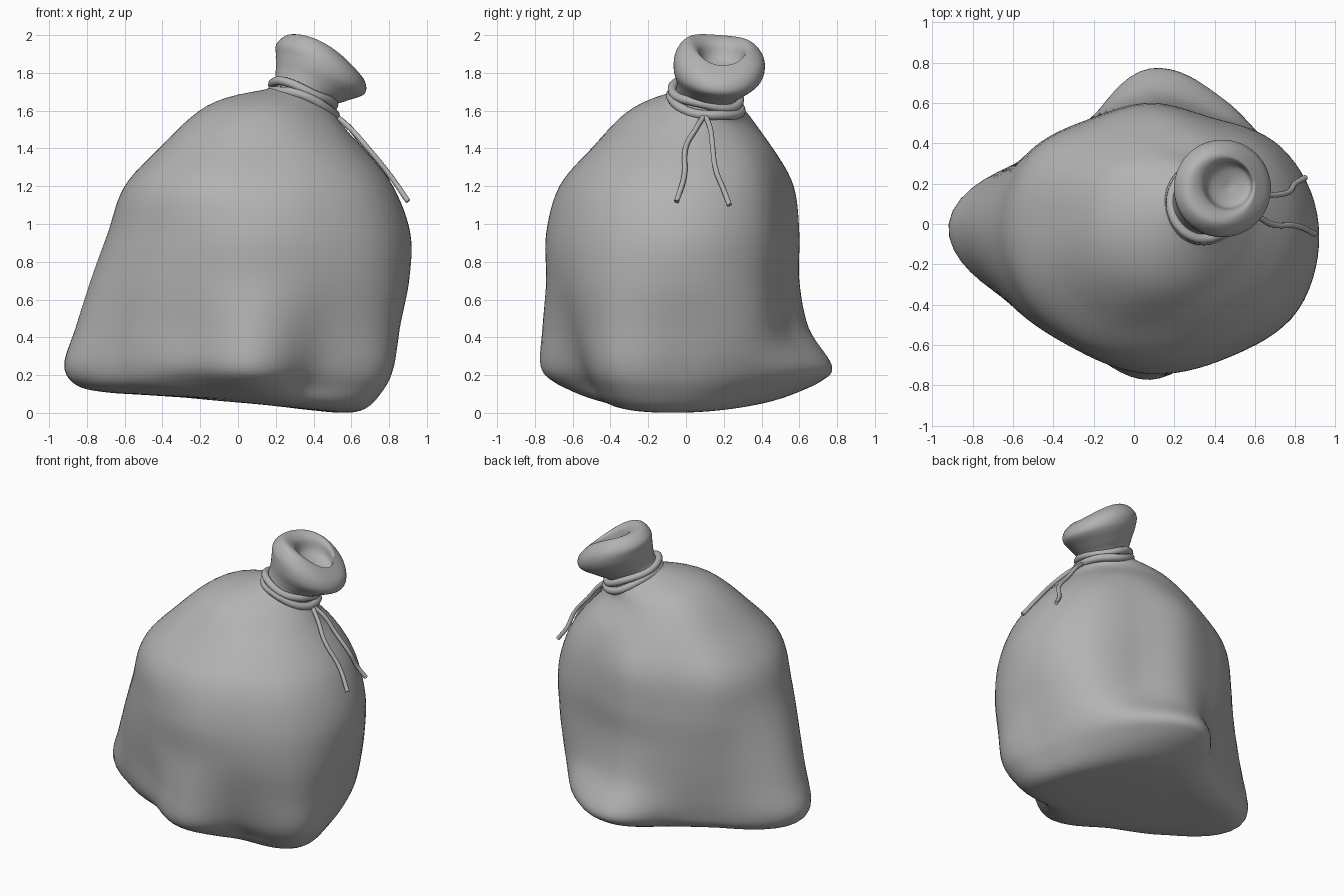
import bpy
import math
from mathutils import Vector

default_cube = bpy.data.objects.get("Cube")
if default_cube:
    bpy.data.objects.remove(default_cube, do_unlink=True)


def make_material(name, color):
    material = bpy.data.materials.new(name)
    material.use_nodes = True
    material.diffuse_color = color
    shader = material.node_tree.nodes["Principled BSDF"]
    shader.inputs["Base Color"].default_value = color
    shader.inputs["Roughness"].default_value = 0.8
    return material


cloth_grey = make_material("cloth grey", (0.45, 0.45, 0.45, 1.0))

SEGMENTS = 96   # points around each ring
STEPS = 6       # smooth steps between two rings
SPOKES = 12     # radii given for each ring


def spline(a, b, c, d, t):
    """Smooth interpolation from b to c."""
    return b + 0.5 * t * (c - a + t * (2 * a - 5 * b + 4 * c - d + t * (3 * (b - c) + d - a)))


def ring_points(row):
    """Row: centre, slope along x and y, lift of both y sides, then radii from +x."""
    cx, cy, cz, slope_x, slope_y, lift = row[:6]
    radii = row[6:]
    points = []
    for i in range(SEGMENTS):
        position = i / SEGMENTS * SPOKES
        k = int(position)
        near = [radii[(k + j) % SPOKES] for j in (-1, 0, 1, 2)]
        angle = math.tau * i / SEGMENTS
        radius = spline(*near, position - k)
        dx, dy = radius * math.cos(angle), radius * math.sin(angle)
        points.append((cx + dx, cy + dy, cz + slope_x * dx + slope_y * dy + lift * dy * dy))
    return points


def loft(name, rows):
    """Skin a smooth surface over the rings and close both ends."""
    smooth_rows = []
    last = len(rows) - 1
    for i in range(last):
        group = [rows[min(max(i + j, 0), last)] for j in (-1, 0, 1, 2)]
        for s in range(STEPS):
            smooth_rows.append([spline(*values, s / STEPS) for values in zip(*group)])
    smooth_rows.append(rows[-1])
    verts = [p for row in smooth_rows for p in ring_points(row)]
    faces = []
    for r in range(len(smooth_rows) - 1):
        for i in range(SEGMENTS):
            j = (i + 1) % SEGMENTS
            low, high = r * SEGMENTS, (r + 1) * SEGMENTS
            faces.append((low + i, low + j, high + j, high + i))
    faces.append(tuple(reversed(range(SEGMENTS))))
    faces.append(tuple(range(len(verts) - SEGMENTS, len(verts))))
    mesh = bpy.data.meshes.new(name)
    mesh.from_pydata(verts, [], faces)
    mesh.materials.append(cloth_grey)
    mesh.shade_smooth()
    obj = bpy.data.objects.new(name, mesh)
    bpy.context.collection.objects.link(obj)
    return obj


def cord(name, points, thickness, cyclic=False):
    curve = bpy.data.curves.new(name, "CURVE")
    curve.dimensions = "3D"
    curve.bevel_depth = thickness
    curve.bevel_resolution = 3
    curve.resolution_u = 6
    curve.use_fill_caps = True
    path = curve.splines.new("BEZIER")
    path.bezier_points.add(len(points) - 1)
    for knot, point in zip(path.bezier_points, points):
        knot.co = Vector(point)
        knot.handle_left_type = knot.handle_right_type = "AUTO"
    path.use_cyclic_u = cyclic
    curve.materials.append(cloth_grey)
    obj = bpy.data.objects.new(name, curve)
    bpy.context.collection.objects.link(obj)
    return obj


# Sack body with its slumped corners: height, slope along x, lift, twelve radii
body = [
    (.05, -.08, 0) + (.02,) * SPOKES,
    (.045, -.1, .1, .3, .28, .27, .28, .27, .3, .4, .32, .29, .3, .3, .36),
    (.05, -.075, .14, .53, .47, .49, .53, .45, .51, .76, .58, .5, .54, .5, .62),
    (.13, -.015, .07, .65, .61, .65, .71, .56, .63, .93, .73, .61, .7, .58, .75),
    (.25, 0, 0, .71, .69, .72, .77, .6, .67, 1, .79, .69, .77, .65, .81),
    (.45, 0, 0, .76, .73, .63, .65, .6, .69, .94, .8, .7, .76, .71, .83),
    (.7, 0, 0, .82, .75, .6, .6, .6, .7, .86, .79, .72, .74, .76, .85),
    (.95, 0, 0, .83, .75, .61, .6, .6, .7, .77, .75, .72, .74, .76, .83),
    (1.2, 0, 0, .74, .69, .58, .57, .57, .66, .68, .69, .68, .67, .69, .74),
]
sack_rows = [(.08, 0, row[0], row[1], 0, row[2]) + row[3:] for row in body]

# Shoulders leaning over to the neck
sack_rows += [
    (.12, .02, 1.4, -.03, 0, 0, .56, .53, .47, .44, .46, .51, .52, .55, .54, .52, .54, .56),
    (.22, .06, 1.56, -.17, -.03, 0, .35, .31, .28, .28, .31, .36, .38, .4, .4, .38, .36, .36),
]

# Neck and open pouch: centre, slopes, side lift, radius towards +x, radius towards -x
neck = [
    (.33, .1, 1.645, -.33, -.15, 0, .18, .19),
    (.35, .11, 1.69, -.38, -.16, 0, .16, .16),
    (.38, .14, 1.74, -.42, -.13, 0, .2, .18),
    (.42, .17, 1.8, -.44, -.1, .2, .25, .22),
    (.43, .18, 1.86, -.42, -.08, .6, .24, .225),
    (.43, .18, 1.92, -.5, -.08, 1.3, .18, .16),
    (.46, .19, 1.9, -.5, -.05, 1.3, .13, .12),
    (.47, .19, 1.83, -.4, 0, .5, .1, .1),
    (.47, .19, 1.8, -.4, 0, 0, .01, .01),
]
for row in neck:
    front, back = row[6:]
    blend = [(1 + math.cos(i * math.tau / SPOKES)) / 2 for i in range(SPOKES)]
    sack_rows.append(row[:6] + tuple(back + (front - back) * b for b in blend))

loft("sack", sack_rows)


# Two turns of cord around the neck
def collar_points(height, radius, phase):
    points = []
    for i in range(16):
        angle = math.tau * i / 16
        dx, dy = radius * math.cos(angle), 1.1 * radius * math.sin(angle)
        wobble = 0.008 * math.sin(3 * angle + phase)
        points.append((.345 + dx, .105 + dy, height - .37 * dx - .18 * dy + wobble))
    return points


cord("lower_tie", collar_points(1.64, .168, 0), .026, True)
cord("upper_tie", collar_points(1.685, .162, 2), .024, True)

# Loose cord ends hanging down the side
cord("front_tie_end", [(.51, .1, 1.58), (.6, .05, 1.5), (.68, 0, 1.41),
                       (.81, -.01, 1.25), (.9, -.05, 1.12)], .014)
cord("back_tie_end", [(.51, .1, 1.58), (.6, .13, 1.5), (.66, .14, 1.42),
                      (.77, .16, 1.28), (.8, .2, 1.18), (.85, .23, 1.1)], .014)
